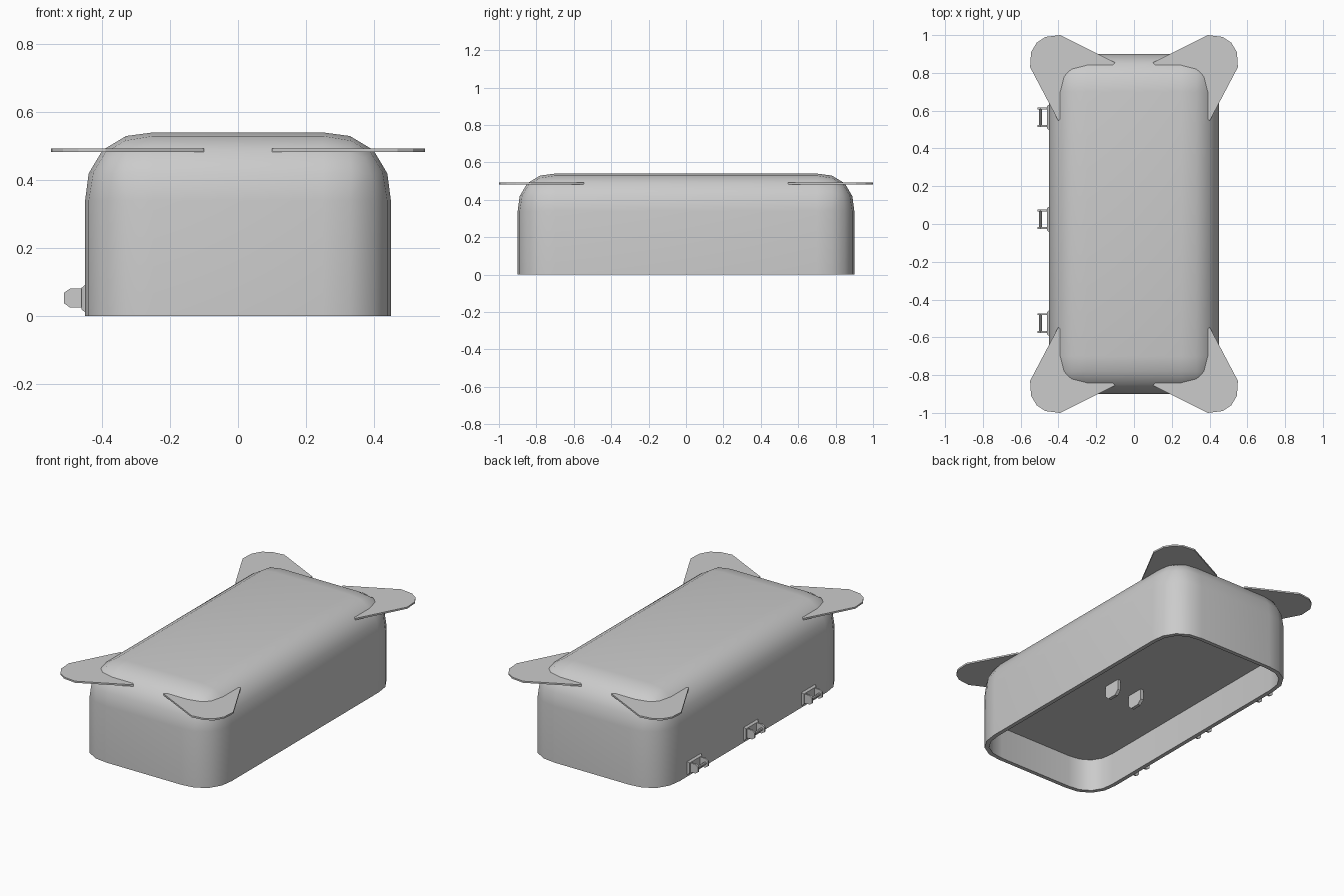
import bpy, bmesh, math
from mathutils import Vector

if "Cube" in bpy.data.objects:
    bpy.data.objects.remove(bpy.data.objects["Cube"])


def finish(name, bm, smooth=None):
    bmesh.ops.recalc_face_normals(bm, faces=bm.faces)
    me = bpy.data.meshes.new(name)
    bm.to_mesh(me)
    bm.free()
    ob = bpy.data.objects.new(name, me)
    bpy.context.collection.objects.link(ob)
    if smooth:
        bpy.ops.object.select_all(action='DESELECT')
        ob.select_set(True)
        bpy.context.view_layer.objects.active = ob
        bpy.ops.object.shade_smooth_by_angle(angle=math.radians(smooth))
    return ob


def prism(name, points, offset):
    """Extrude a planar outline along an offset vector."""
    bm = bmesh.new()
    face = bm.faces.new([bm.verts.new(p) for p in points])
    new = bmesh.ops.extrude_face_region(bm, geom=[face])['geom']
    bmesh.ops.translate(bm, vec=Vector(offset),
                        verts=[v for v in new if isinstance(v, bmesh.types.BMVert)])
    return finish(name, bm)


# Hollow lid: rounded box, then inset and recessed underside
W, D, H, R = 0.45, 0.90, 0.54, 0.20
WALL, CEILING = 0.025, 0.20
bm = bmesh.new()
bmesh.ops.create_cube(bm, size=1)
for v in bm.verts:
    v.co = (v.co.x * 2 * W, v.co.y * 2 * D, (v.co.z + 0.5) * H)
edges = [e for e in bm.edges if max(v.co.z for v in e.verts) > 0.1]
bmesh.ops.bevel(bm, geom=edges, offset=R, segments=4, profile=0.55, affect='EDGES')
bm.normal_update()
bottom = min(bm.faces, key=lambda f: f.calc_center_median().z)
bmesh.ops.inset_region(bm, faces=[bottom], thickness=WALL, use_even_offset=True)
new = bmesh.ops.extrude_face_region(bm, geom=[bottom])['geom']
bmesh.ops.translate(bm, vec=(0, 0, CEILING),
                    verts=[v for v in new if isinstance(v, bmesh.types.BMVert)])
if bottom.is_valid:
    bmesh.ops.delete(bm, geom=[bottom], context='FACES_ONLY')
finish('lid_shell', bm, smooth=35)

# Corner flaps, one outline mirrored to four corners
FLAP = [(0.10, 0.855), (0.39, 1.0), (0.47, 0.99), (0.515, 0.96),
        (0.545, 0.91), (0.55, 0.83), (0.40, 0.545)]
for sx in (-1, 1):
    for sy in (-1, 1):
        prism('corner_flap', [(x * sx, y * sy, 0.483) for x, y in FLAP], (0, 0, 0.01))

# Hinges along the left side: chamfered base, two lugs and a pin
LUG = [(-0.455, 0.025), (-0.495, 0.025), (-0.512, 0.037),
       (-0.512, 0.068), (-0.495, 0.08), (-0.455, 0.08)]
for y in (0.565, 0.025, -0.525):
    bm = bmesh.new()
    rings = []
    for x, hy, z0, z1 in ((-0.445, 0.068, 0.01, 0.092), (-0.452, 0.066, 0.012, 0.09),
                          (-0.461, 0.058, 0.02, 0.082)):
        rings.append([bm.verts.new(p) for p in ((x, y - hy, z0), (x, y + hy, z0),
                                                (x, y + hy, z1), (x, y - hy, z1))])
    for a, b in zip(rings, rings[1:]):
        for i in range(4):
            bm.faces.new((a[i], a[i - 1], b[i - 1], b[i]))
    bm.faces.new(rings[0])
    bm.faces.new(rings[-1])
    finish('hinge_base', bm)
    for s in (-1, 1):
        prism('hinge_lug', [(x, y + s * 0.047 - 0.005, z) for x, z in LUG], (0, 0.01, 0))
    ring = [math.tau * i / 8 for i in range(8)]
    prism('hinge_pin', [(-0.495 + 0.008 * math.cos(a), y - 0.047, 0.052 + 0.008 * math.sin(a))
                        for a in ring], (0, 0.094, 0))

# Two chamfered lugs hanging from the inner ceiling
TAB = [(-0.055, 0.21), (-0.055, 0.135), (-0.03, 0.11),
       (0.03, 0.11), (0.055, 0.135), (0.055, 0.21)]
for x in (-0.085, 0.085):
    prism('inner_lug', [(x - 0.01, -0.085 + y, z) for y, z in TAB], (0.02, 0, 0))
